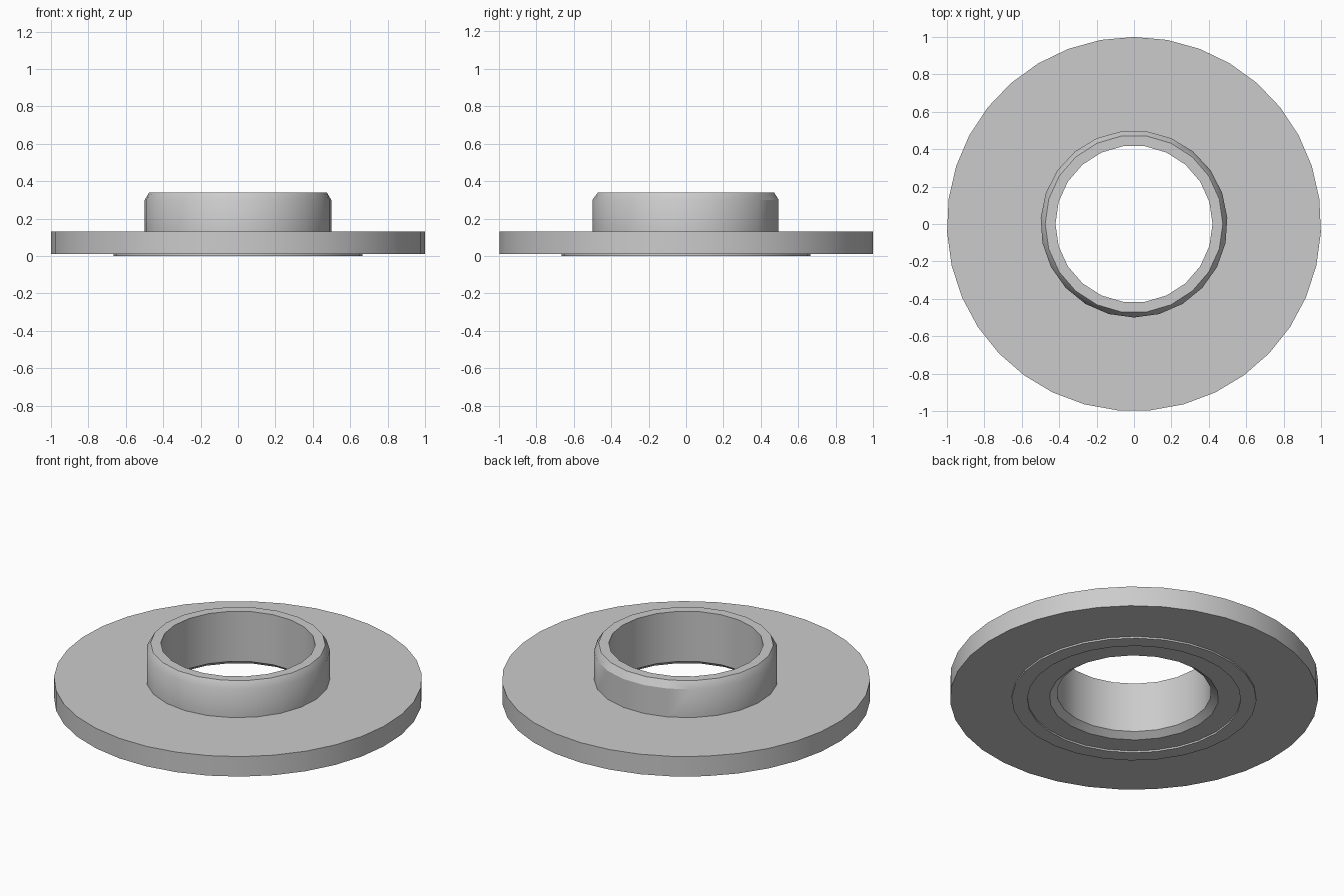
import bpy, bmesh, math

cube = bpy.data.objects.get("Cube")
if cube:
    bpy.data.objects.remove(cube, do_unlink=True)

# Plain grey metal
metal = bpy.data.materials.new("grey metal")
metal.use_nodes = True
grey = (0.6, 0.6, 0.6, 1)
metal.diffuse_color = grey
metal.node_tree.nodes["Principled BSDF"].inputs["Base Color"].default_value = grey


def make_ring(bm, radius, z, sides, flat):
    """Circle of vertices starting at the front; flat puts an edge there."""
    step = math.tau / sides
    start = -math.pi / 2 + (step / 2 if flat else 0)
    angles = [start + i * step for i in range(sides + 1)]
    verts = [bm.verts.new((radius * math.cos(a), radius * math.sin(a), z))
             for a in angles[:-1]]
    return angles, verts + verts[:1]


def join_rings(bm, first, second):
    """Quads between matching rings, zipped triangles between unequal ones."""
    (a, va), (b, vb) = first, second
    if len(a) == len(b):
        for i in range(len(a) - 1):
            bm.faces.new((va[i], va[i + 1], vb[i + 1], vb[i]))
        return
    i = j = 0
    while i < len(a) - 1 or j < len(b) - 1:
        if j == len(b) - 1 or (i < len(a) - 1 and a[i + 1] <= b[j + 1]):
            bm.faces.new((va[i], va[i + 1], vb[j]))
            i += 1
        else:
            bm.faces.new((va[i], vb[j + 1], vb[j]))
            j += 1


# Closed section: radius, height, sides, flat at front
section = [
    (1.0, 0.01, 35, True), (1.0, 0.13, 35, True),       # flange rim
    (0.5, 0.13, 23, False), (0.5, 0.30, 23, False),     # hub wall
    (0.475, 0.34, 22, True),                            # hub chamfer
    (0.42, 0.34, 22, True), (0.42, 0.04, 22, True),     # bore
    (0.46, 0.01, 22, True),                             # bore chamfer
    (0.58, 0.01, 28, False), (0.58, 0.0, 28, False),    # raised sealing face
    (0.665, 0.0, 28, False), (0.665, 0.01, 28, False),
]
bm = bmesh.new()
rings = [make_ring(bm, *row) for row in section]
for i, ring in enumerate(rings):
    join_rings(bm, ring, rings[(i + 1) % len(rings)])
bmesh.ops.recalc_face_normals(bm, faces=bm.faces)

mesh = bpy.data.meshes.new("flanged_collar")
bm.to_mesh(mesh)
bm.free()
mesh.materials.append(metal)
collar = bpy.data.objects.new("flanged_collar", mesh)
bpy.context.collection.objects.link(collar)

# Smooth round walls, crisp edges
bpy.ops.object.select_all(action='DESELECT')
collar.select_set(True)
bpy.context.view_layer.objects.active = collar
bpy.ops.object.shade_smooth_by_angle(angle=math.radians(30))
